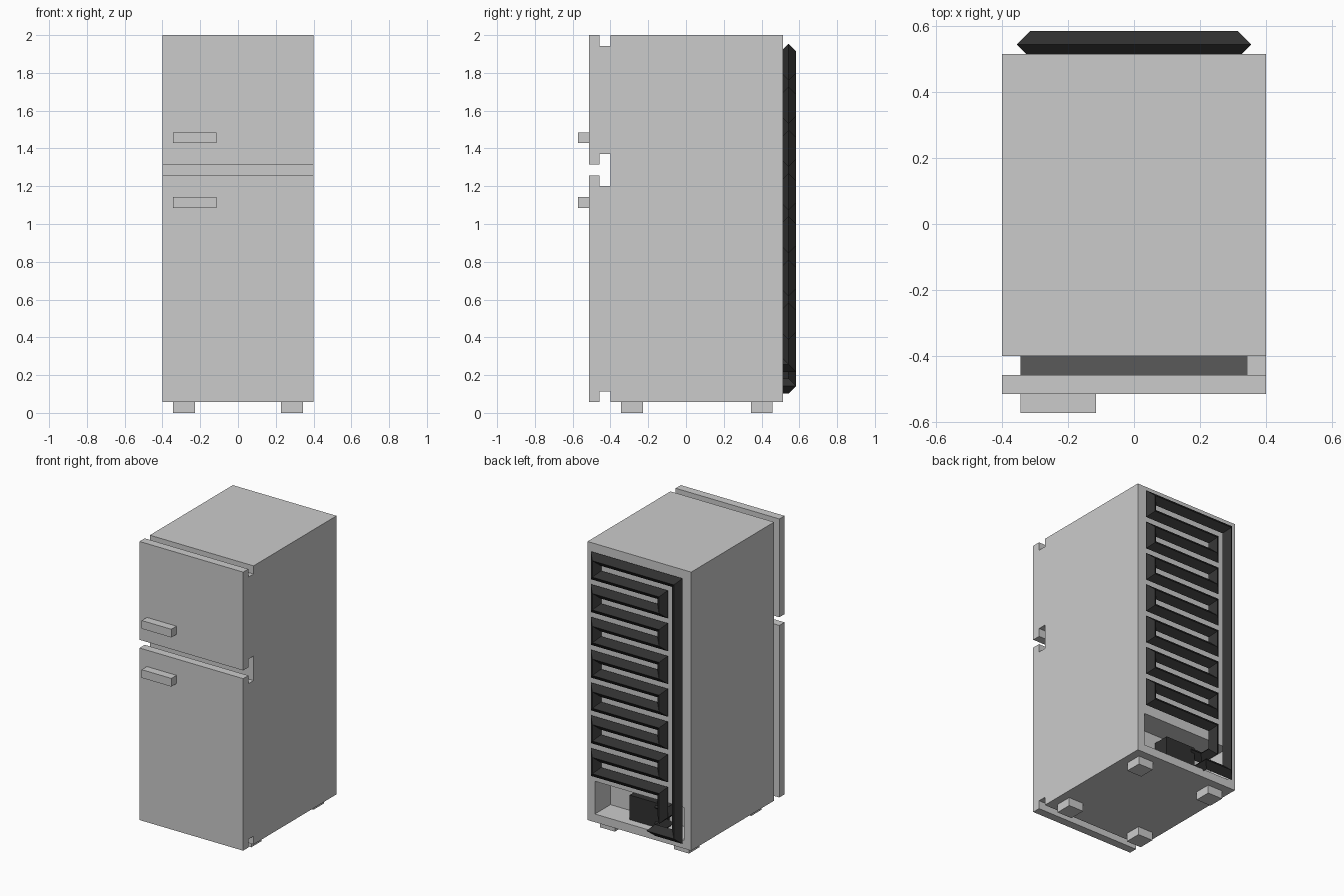
import bpy, bmesh
from mathutils import Vector

if "Cube" in bpy.data.objects:
    bpy.data.objects.remove(bpy.data.objects["Cube"])

U = 2 / 35  # the design grid: 14 wide, 20 deep, 35 tall


def material(name, v):
    m = bpy.data.materials.new(name)
    m.diffuse_color = (v, v, v, 1)
    m.use_nodes = True
    m.node_tree.nodes["Principled BSDF"].inputs["Base Color"].default_value = m.diffuse_color
    return m


BLACK = material("black_metal", 0.03)
RUBBER = material("dark_rubber", 0.1)


def make_object(name, bm, mat=None):
    bmesh.ops.recalc_face_normals(bm, faces=bm.faces)
    me = bpy.data.meshes.new(name)
    bm.to_mesh(me)
    bm.free()
    ob = bpy.data.objects.new(name, me)
    bpy.context.collection.objects.link(ob)
    if mat:
        me.materials.append(mat)
    return ob


def box(name, x, y, z, mat=None):
    """Box from (min, max) ranges in grid units."""
    bm = bmesh.new()
    bmesh.ops.create_cube(bm, size=1)
    for v in bm.verts:
        v.co = Vector([((r[0] + r[1]) / 2 + c * (r[1] - r[0])) * U
                       for c, r in zip(v.co, (x, y, z))])
    return make_object(name, bm, mat)


def square_pipe(name, points, mat):
    """Sweep a one-unit square along a right-angled path with mitred corners."""
    pts = [Vector(p) for p in points]
    dirs = [(b - a).normalized() for a, b in zip(pts, pts[1:])]
    a = dirs[0]
    side = a.orthogonal().normalized()
    up = a.cross(side)
    ring = [pts[0] + (side * i + up * j) / 2
            for i, j in ((-1, -1), (1, -1), (1, 1), (-1, 1))]
    bm = bmesh.new()
    prev = [bm.verts.new(c * U) for c in ring]
    bm.faces.new(prev)
    for k, d in enumerate(dirs):
        end = pts[k + 1]
        mitre = d + dirs[min(k + 1, len(dirs) - 1)]
        ring = [c + d * ((end - c).dot(mitre) / d.dot(mitre)) for c in ring]
        cur = [bm.verts.new(c * U) for c in ring]
        for i in range(4):
            j = (i + 1) % 4
            bm.faces.new((prev[i], prev[j], cur[j], cur[i]))
        prev = cur
    bm.faces.new(prev)
    return make_object(name, bm, mat)


# Cabinet with the compressor bay cut into the lower back
cabinet = box("cabinet", (-7, 7), (-7, 9), (1, 35))
cutter = box("bay_cutter", (-6, 6), (6, 10), (2, 6))
cutter.hide_render = True
cut = cabinet.modifiers.new("compressor_bay", 'BOOLEAN')
cut.operation = 'DIFFERENCE'
cut.solver = 'EXACT'
cut.object = cutter
bpy.context.view_layer.objects.active = cabinet
bpy.ops.object.modifier_apply(modifier=cut.name)
bpy.data.objects.remove(cutter)

# Doors, each with a seal, a hinge strip and a handle
for name, low, high, grip in (("freezer", 23, 35, 25), ("fridge", 1, 22, 19)):
    box(name + "_door", (-7, 7), (-9, -8), (low, high))
    inner = (low + 1, high - 1)
    box(name + "_seal", (-6, 6), (-8, -7), inner, RUBBER)
    box(name + "_hinge", (6, 7), (-8, -7), inner)
    box(name + "_handle", (-6, -2), (-10, -9), (grip, grip + 1))

# Feet
for side, x in (("left", -6), ("right", 4)):
    for end, y in (("front", -6), ("back", 6)):
        box(f"{end}_{side}_foot", (x, x + 2), (y, y + 2), (0, 1))

# Compressor in the bay
box("compressor", (-2, 2), (6, 8), (2, 5), BLACK)

# Condenser coil: out of the compressor, up the serpentine, down the return pipe
path = [(-1.5, 7.5, 4.5), (-3.5, 7.5, 4.5), (-3.5, 9.5, 4.5)]
for k in range(7):
    z = 7.5 + 4 * k
    path += [(-3.5, 9.5, z), (5.5, 9.5, z), (5.5, 9.5, z + 2)]
    if k < 6:
        path.append((-3.5, 9.5, z + 2))
path += [(-5.5, 9.5, 33.5), (-5.5, 9.5, 2.5), (-2.5, 9.5, 2.5),
         (-2.5, 7.5, 2.5), (-1.5, 7.5, 2.5)]
square_pipe("condenser_coil", path, BLACK)
